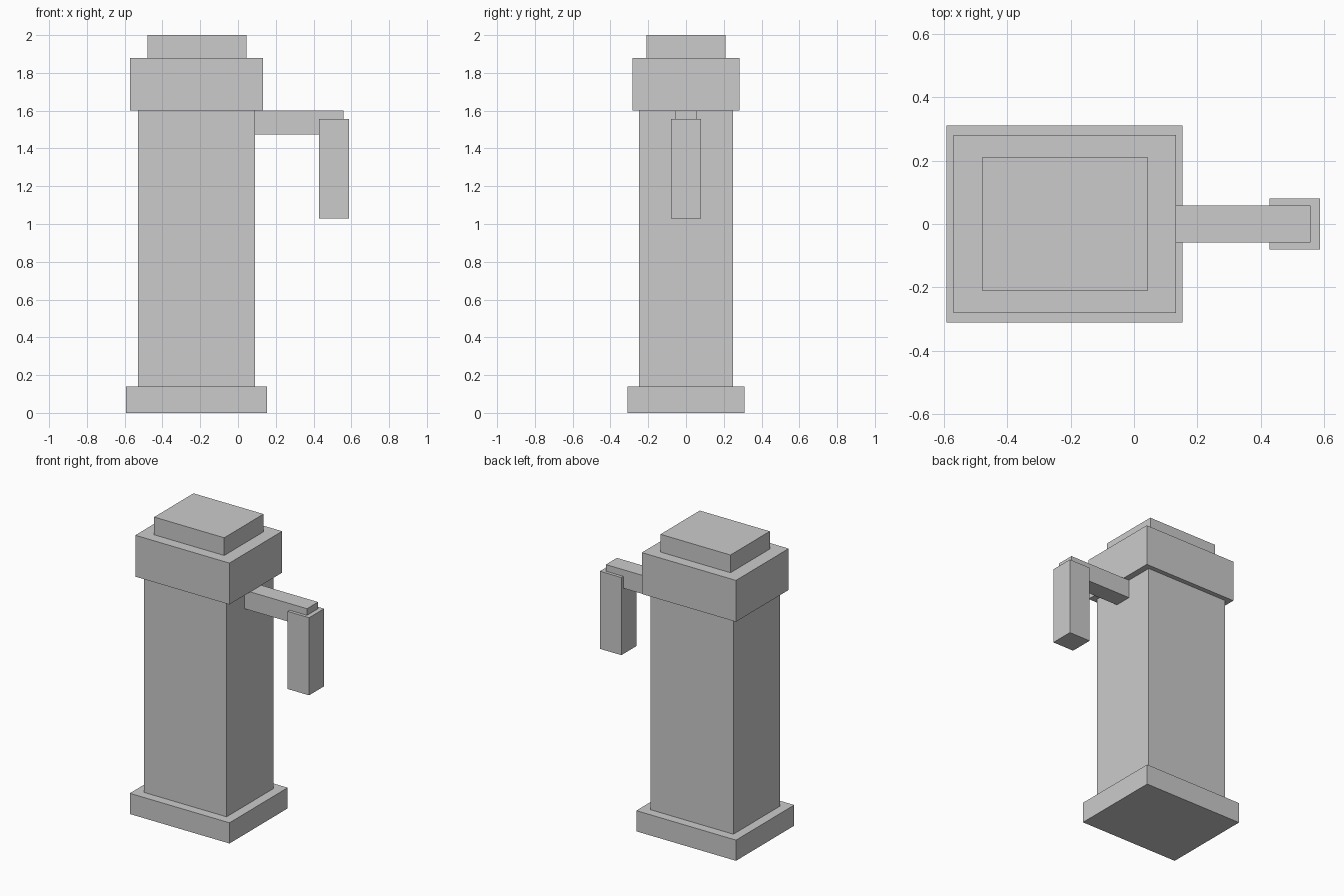
import bpy

if "Cube" in bpy.data.objects:
    bpy.data.objects.remove(bpy.data.objects["Cube"])


def box(name, x0, x1, half_y, z0, z1):
    """Axis-aligned box, symmetric about y = 0."""
    bpy.ops.mesh.primitive_cube_add(size=1)
    ob = bpy.context.object
    ob.name = name
    for v in ob.data.vertices:
        v.co.x = x1 if v.co.x > 0 else x0
        v.co.y = half_y if v.co.y > 0 else -half_y
        v.co.z = z1 if v.co.z > 0 else z0
    return ob


# Upright column: plinth, shaft, head block and top cap
box("base", -0.592, 0.154, 0.311, 0.0, 0.14)
box("column", -0.53, 0.09, 0.25, 0.14, 1.60)
box("head", -0.571, 0.133, 0.282, 1.60, 1.88)
box("top_cap", -0.48, 0.044, 0.21, 1.88, 2.0)

# Side arm with the hanging end piece
box("arm", 0.09, 0.558, 0.059, 1.475, 1.60)
box("arm_end", 0.428, 0.588, 0.08, 1.03, 1.555)
